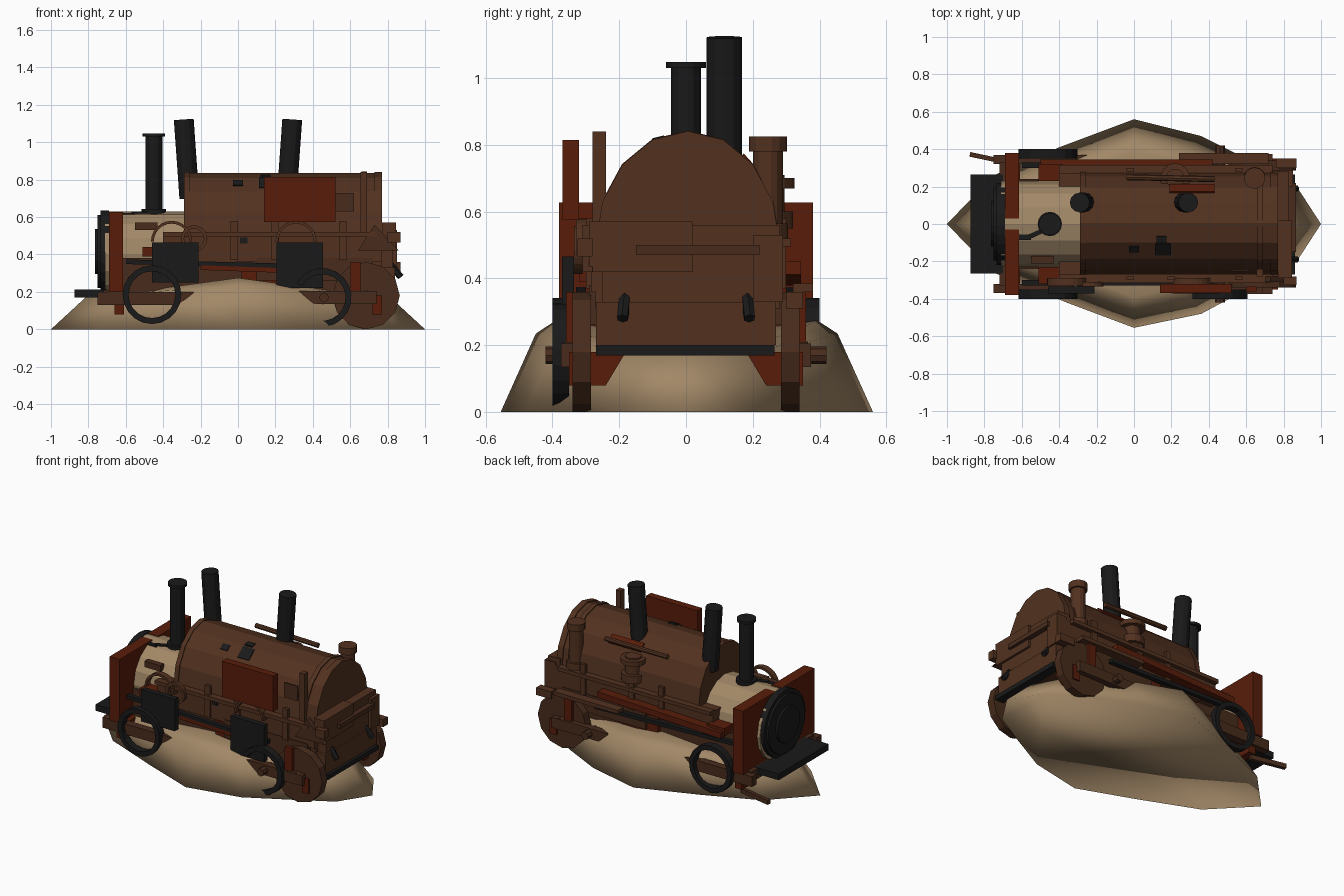
import bpy
import bmesh
from math import sin, cos, pi, radians
from mathutils import Vector, Matrix

if "Cube" in bpy.data.objects:
    bpy.data.objects.remove(bpy.data.objects["Cube"])


def material(name, r, g, b):
    m = bpy.data.materials.new(name)
    m.use_nodes = True
    m.diffuse_color = (r, g, b, 1)
    m.node_tree.nodes["Principled BSDF"].inputs["Base Color"].default_value = (r, g, b, 1)
    return m


brown = material("rusty brown", .084, .031, .014)
dark_brown = material("dark brown", .065, .025, .012)
rust = material("rust red", .098, .012, .003)
black = material("soot black", .01, .01, .01)
sand = material("sand", .36, .245, .135)


def finish(name, bm, mat, smooth=False):
    bmesh.ops.recalc_face_normals(bm, faces=bm.faces)
    mesh = bpy.data.meshes.new(name)
    bm.to_mesh(mesh)
    bm.free()
    mesh.materials.append(mat)
    for p in mesh.polygons:
        p.use_smooth = smooth
    ob = bpy.data.objects.new(name, mesh)
    bpy.context.collection.objects.link(ob)
    return ob


def box(name, mat, xs, ys, zs, turn=0, axis="Y"):
    bm = bmesh.new()
    spans = (xs, ys, zs)
    size = [b - a for a, b in spans]
    mid = Vector([(a + b) / 2 for a, b in spans])
    bmesh.ops.create_cube(bm, size=1)
    m = Matrix.Translation(mid) @ Matrix.Rotation(radians(turn), 4, axis) @ Matrix.Diagonal((*size, 1))
    bm.transform(m)
    return finish(name, bm, mat)


def rod(name, mat, a, b, r, sides=12):
    a, b = Vector(a), Vector(b)
    bm = bmesh.new()
    bmesh.ops.create_cone(bm, cap_ends=True, segments=sides, radius1=r, radius2=r, depth=(b - a).length)
    turn = (b - a).to_track_quat("Z", "Y").to_matrix().to_4x4()
    bm.transform(Matrix.Translation((a + b) / 2) @ turn)
    return finish(name, bm, mat)


def prism(name, mat, points, place, step):
    # Extrude a flat outline; place maps its two coordinates into space
    bm = bmesh.new()
    f = bm.faces.new([bm.verts.new(place(u, v)) for u, v in points])
    out = bmesh.ops.extrude_face_region(bm, geom=[f])
    verts = [g for g in out["geom"] if isinstance(g, bmesh.types.BMVert)]
    bmesh.ops.translate(bm, verts=verts, vec=step)
    return finish(name, bm, mat)


def ring(name, mat, x, z, ys, r_in, r_out, start=0, end=360, sides=20):
    # Flat hoop, or part of one, standing in the XZ plane
    angles = [radians(start + (end - start) * i / sides) for i in range(sides + 1)]
    bm = bmesh.new()
    loops = [[bm.verts.new((x + r * cos(a), y, z + r * sin(a)))
              for r, y in ((r_in, ys[0]), (r_out, ys[0]), (r_out, ys[1]), (r_in, ys[1]))] for a in angles]
    for p, q in zip(loops, loops[1:]):
        for i in range(4):
            j = (i + 1) % 4
            bm.faces.new((p[i], p[j], q[j], q[i]))
    if end - start < 360:
        bm.faces.new(loops[0])
        bm.faces.new(loops[-1])
    bmesh.ops.remove_doubles(bm, verts=bm.verts, dist=.0001)
    return finish(name, bm, mat)


# Sand mound: shrinking outlines with a flat underside
outline = [(-1, 0), (-.75, .26), (-.4, .41), (0, .56), (.36, .47), (.62, .34), (.87, .2),
           (1, 0), (.87, -.2), (.62, -.34), (.36, -.48), (0, -.555), (-.36, -.42), (-.75, -.26)]
bm = bmesh.new()
rows = []
for scale, low, high in ((1, 0, 0), (.81, .175, .235), (.7, .18, .275), (.4, .2, .25)):
    rows.append([bm.verts.new((x * scale, y * scale, low + (high - low) * (1 - abs(x)))) for x, y in outline])
count = len(outline)
for p, q in zip(rows, rows[1:]):
    for i in range(count):
        j = (i + 1) % count
        bm.faces.new((p[i], p[j], q[j], q[i]))
bm.faces.new(rows[-1])
bm.faces.new(rows[0][::-1])
finish("sand_mound", bm, sand, True)


# Saddle tank with arched section, plus raised bands
def arch(grow, bottom):
    pts = [((.27 + grow) * cos(pi * i / 8) + .005, .5 + (.335 + grow) * sin(pi * i / 8)) for i in range(9)]
    return pts + [(-.265 - grow, bottom), (.275 + grow, bottom)]


for name, x, width, grow, bottom in (("saddle_tank", -.29, 1.02, 0, .35), ("tank_front_band", -.29, .03, .006, .4),
                                     ("tank_rear_band", .66, .03, .008, .4), ("rear_plate", .73, .04, .006, .31)):
    prism(name, brown, arch(grow, bottom), lambda u, v: (x, u, v), (width, 0, 0))

# Boiler and smokebox door
rod("boiler", sand, (-.71, 0, .4), (-.27, 0, .4), .23, 16)
rod("smokebox_rim", black, (-.735, 0, .415), (-.69, 0, .415), .22, 24)
rod("smokebox_door", black, (-.75, 0, .415), (-.73, 0, .415), .195, 24)
rod("door_boss", black, (-.765, 0, .415), (-.74, 0, .415), .12, 16)
box("boiler_patch", dark_brown, (-.55, -.43), (-.21, -.17), (.53, .57))
box("boiler_stain", black, (-.57, -.46), (-.06, -.035), (.62, .629), 25, "Z")
box("boiler_stain_end", black, (-.625, -.55), (-.085, -.055), (.614, .623))

# Chimneys
rod("front_chimney", black, (-.45, 0, .6), (-.45, 0, 1.04), .045)
rod("chimney_cap", black, (-.45, 0, 1.03), (-.45, 0, 1.048), .06, 16)
rod("chimney_base", black, (-.45, 0, .615), (-.45, 0, .642), .065, 16)
for side in (-1, 1):
    rod("leaning_stack", black, (side * .26, .115, .7), (side * .29, .115, 1.122), .053)

# Front shields, frame, platform and end beams
for side in (-1, 1):
    box("front_shield", rust, (-.69, -.615), sorted((side * .03, side * .38)), (.2, .628))
    box("main_frame", dark_brown, (-.62, .66), sorted((side * .2, side * .24)), (.2, .38))
    box("frame_panel", rust, (.02, .3), sorted((side * .24, side * .27)), (.24, .35))
    box("lower_bar_front", dark_brown, (-.75, -.22), sorted((side * .32, side * .37)), (.13, .2))
    box("lower_bar_rear", dark_brown, (.32, .74), sorted((side * .33, side * .375)), (.135, .205))
    box("side_tank", brown, (-.4, .77), sorted((side * .2, side * .285)), (.36, .51))
    box("side_tank_nose", rust, (-.51, -.38), sorted((side * .23, side * .32)), (.39, .44))
    box("side_ledge", brown, (-.4, .74), sorted((side * .27, side * .315)), (.495, .52))
    box("running_rail", black, (-.6, .45), sorted((side * .3, side * .33)), (.335, .36), 1.5)
    box("side_skirt", dark_brown, (.1, .72), sorted((side * .25, side * .29)), (.26, .38))
    box("rear_step", rust, (.6, .655), sorted((side * .335, side * .36)), (.2, .36))
    for x in (-.66, .72):
        prism("frame_gusset", rust, [(.18, .18), (.35, .18), (.35, .08), (.24, .08)],
              lambda u, v: (x, side * u, v), (.05, 0, 0))
    rod("rear_wheel", dark_brown, (.685, side * .285, .18), (.685, side * .34, .18), .18, 12)
    rod("axle_stub", dark_brown, (.46, side * .3, .17), (.46, side * .42, .17), .026, 8)
    rod("rear_axle_stub", brown, (.685, side * .3, .18), (.685, side * .365, .18), .03, 8)
    ring("front_wheel_hoop", black, -.46, .185, sorted((side * .35, side * .4)), .125, .157)
    box("wheel_block", dark_brown, (-.52, -.36), sorted((side * .34, side * .36)), (.14, .19))
    rod("rear_hook", black, (.8, side * .18, .365), (.87, side * .19, .28), .018, 6)
    for x in (-.02, .2, .56):
        box("side_rib", brown, (x - .02, x + .02), sorted((side * .28, side * .3)), (.37, .58))
box("left_rust_strip", rust, (-.5, .42), (.285, .345), (.395, .435), -2)
box("right_rust_strip", rust, (-.2, .22), (-.33, -.29), (.31, .335), 2)
ring("broken_wheel_hoop", black, .45, .17, (-.4, -.35), .125, .157, -100, 150, 14)
box("floor", dark_brown, (-.62, .8), (-.23, .23), (.2, .36))
box("front_platform", black, (-.875, -.7), (-.265, .265), (.17, .212))
box("front_beam", dark_brown, (-.72, -.66), (-.33, .33), (.14, .21))

# Side guards, upright panel and hoops on the right flank
for x, low in ((-.335, .25), (.33, .22)):
    box("side_guard", black, (x - .125, x + .125), (-.372, -.335), (low, .465))
    ring("splasher_hoop", brown, x - .02, .47, (-.33, -.29), .095, .11, 0, 180, 12)
ring("small_hoop", brown, -.235, .485, (-.335, -.31), .053, .071)
box("upright_panel", rust, (.14, .52), (-.37, -.32), (.575, .815))
box("panel_patch", dark_brown, (.52, .62), (-.255, -.245), (.63, .73))
box("rear_post", brown, (.655, .69), (-.28, -.24), (.4, .84))

# Holes rusted through the tank, as plates lying on its facets
for x, half, reach in ((0, .026, .02), (.155, .042, .04)):
    box("tank_hole", black, (x - half, x + half), (-.135 - reach, -.135 + reach), (.777, .786), 40, "X")
box("tank_hole_edge", black, (.12, .175), (-.1, -.065), (.815, .824), 14, "X")
box("tank_side_hole", black, (.01, .05), (-.292, -.285), (.46, .49))

# Rear end
box("rear_tank", brown, (.74, .83), (-.25, .28), (.33, .56))
box("rear_upper_panel", brown, (.77, .845), (-.29, .02), (.42, .57))
box("rear_bar", dark_brown, (.83, .865), (-.15, .22), (.47, .5))
box("rear_locker", brown, (.77, .85), (.2, .29), (.33, .53))
box("rear_beam", brown, (.72, .84), (-.27, .27), (.2, .33))
box("rear_bumper", black, (.8, .86), (-.27, .265), (.17, .2))
box("corner_block", brown, (.8, .87), (-.325, -.28), (.465, .52))
box("left_corner_block", brown, (.76, .87), (.3, .35), (.31, .36))
prism("corner_bracket", dark_brown, [(.64, .42), (.86, .42), (.73, .56)],
      lambda u, v: (u, -.31, v), (0, .03, 0))

# Valves and loose pipe on the left flank
for name, x, r, low, high in (("valve_column", .645, .045, .5, .79), ("valve_cap", .645, .057, .78, .825),
                              ("valve_foot", .645, .06, .52, .565), ("dome_stem", .22, .05, .5, .71),
                              ("dome_flange", .22, .08, .67, .7), ("dome_foot", .22, .075, .55, .6)):
    rod(name, brown, (x, .245, low), (x, .245, high), r, 14)
box("tank_rust_patch", rust, (.19, .43), (.16, .22), (.744, .753), -48, "X")
rod("loose_pipe", brown, (-.04, .25, .77), (.43, .24, .765), .016, 8)
box("left_board", brown, (.24, .72), (.32, .38), (.36, .385))
box("fallen_stick", dark_brown, (-.88, -.64), (.335, .36), (.05, .08), -12, "Z")
